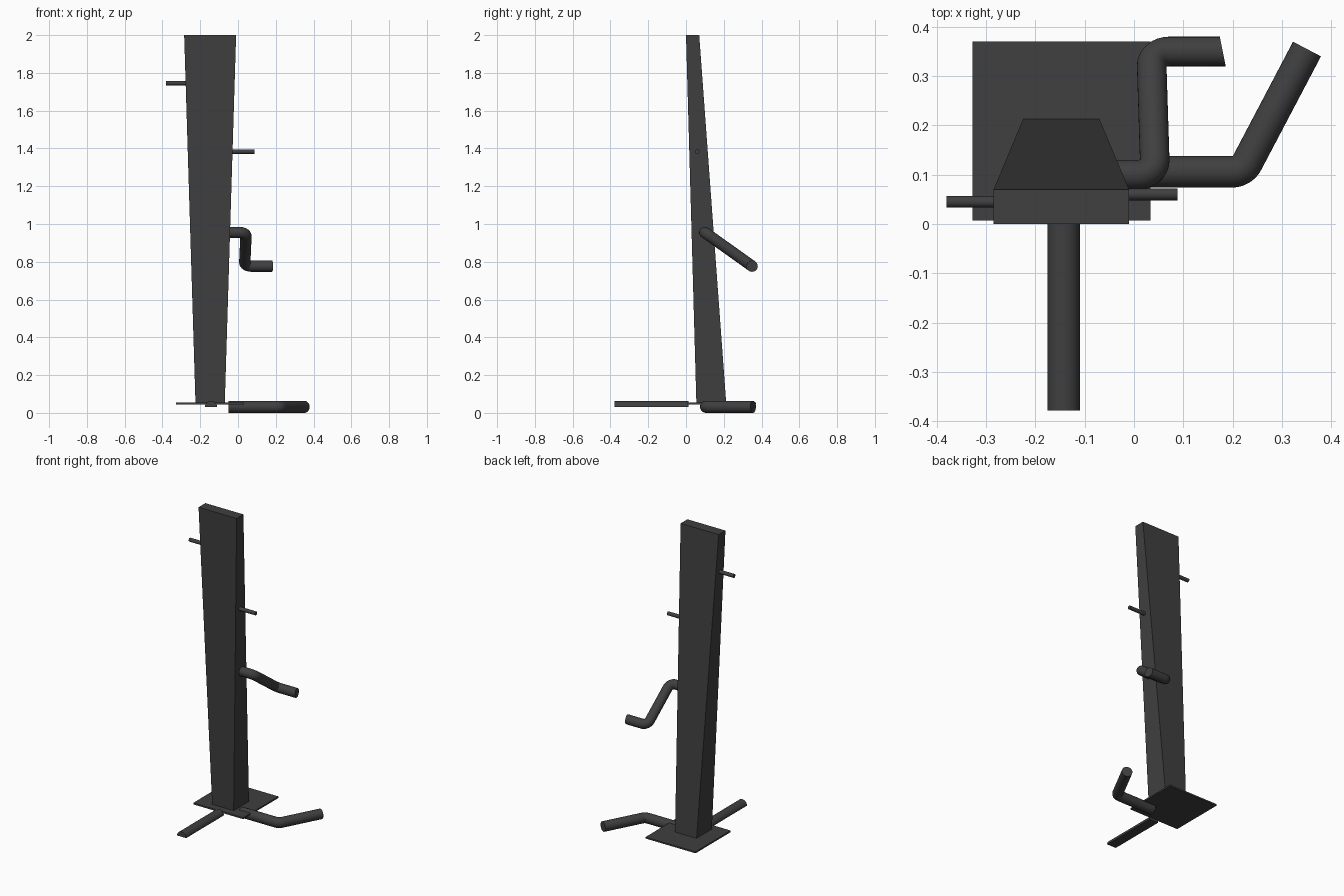
import bpy, bmesh, math
from mathutils import Vector

if "Cube" in bpy.data.objects:
    bpy.data.objects.remove(bpy.data.objects["Cube"])

mat = bpy.data.materials.new("dark_grey")
mat.diffuse_color = (0.05, 0.05, 0.05, 1)
mat.use_nodes = True
mat.node_tree.nodes["Principled BSDF"].inputs["Base Color"].default_value = mat.diffuse_color


def finish(name, bm, smooth=False):
    bmesh.ops.recalc_face_normals(bm, faces=bm.faces)
    me = bpy.data.meshes.new(name)
    bm.to_mesh(me)
    bm.free()
    me.materials.append(mat)
    ob = bpy.data.objects.new(name, me)
    bpy.context.collection.objects.link(ob)
    if smooth:
        bpy.ops.object.select_all(action='DESELECT')
        ob.select_set(True)
        bpy.context.view_layer.objects.active = ob
        bpy.ops.object.shade_smooth_by_angle(angle=math.radians(40))
    return ob


def loft(bm, rings):
    vs = [[bm.verts.new(p) for p in r] for r in rings]
    n = len(vs[0])
    for a, b in zip(vs, vs[1:]):
        for i in range(n):
            j = (i + 1) % n
            bm.faces.new((a[i], a[j], b[j], b[i]))
    bm.faces.new(vs[0][::-1])
    bm.faces.new(vs[-1])


def block(name, low, high):
    # four-sided solid between two rectangles (x0, x1, y0, y1, z)
    bm = bmesh.new()
    loft(bm, [[(x0, y0, z), (x1, y0, z), (x1, y1, z), (x0, y1, z)]
              for x0, x1, y0, y1, z in (low, high)])
    return finish(name, bm)


def tube(name, pts, r, bend=0.035, sides=32, steps=8, slant=0):
    # round pipe with filleted corners
    pts = [Vector(p) for p in pts]
    path = [pts[0]]
    for a, b, c in zip(pts, pts[1:], pts[2:]):
        u, v = (a - b).normalized(), (c - b).normalized()
        t = bend / math.tan(u.angle(v) / 2)
        p, q = b + u * t, b + v * t
        centre = b + (u + v).normalized() * bend / math.sin(u.angle(v) / 2)
        for k in range(steps + 1):
            d = (p - centre).normalized().slerp((q - centre).normalized(), k / steps)
            path.append(centre + d * bend)
    path.append(pts[-1])
    rings, side, old = [], None, None
    for i, p in enumerate(path):
        t = (path[min(i + 1, len(path) - 1)] - path[max(i - 1, 0)]).normalized()
        if i in (1, len(path) - 2) and len(path) > 2:
            t = ((path[i + 1] - p).normalized() + (p - path[i - 1]).normalized()).normalized()
        if side is None:
            side = t.orthogonal().normalized()
        else:
            side = (old.rotation_difference(t) @ side).normalized()
        old = t
        up = t.cross(side)
        rings.append([p + r * (side * math.cos(2 * math.pi * k / sides)
                               + up * math.sin(2 * math.pi * k / sides))
                      for k in range(sides)])
    # slanted cut on the far end
    for v in rings[-1]:
        v.x -= slant * (v.y - path[-1].y)
    bm = bmesh.new()
    loft(bm, rings)
    return finish(name, bm, True)


# tapered column and base plate
block("column", (-0.225, -0.07, 0.055, 0.213, 0.05), (-0.285, -0.01, 0, 0.07, 2))
block("base_plate", (-0.328, 0.033, 0.007, 0.37, 0.045), (-0.328, 0.033, 0.007, 0.37, 0.055))

# half-round front foot, flat underneath
bm = bmesh.new()
loft(bm, [[(-0.143 + 0.033 * math.cos(math.pi * k / 20), y,
            0.03 + 0.033 * math.sin(math.pi * k / 20)) for k in range(21)]
          for y in (-0.378, 0.012)])
finish("front_foot", bm, True)

# bent side foot and hand crank
tube("side_foot", [(-0.05, 0.106, 0.032), (0.22, 0.106, 0.032), (0.351, 0.355, 0.032)], 0.032)
tube("crank_handle", [(-0.08, 0.10, 0.955), (0.043, 0.10, 0.955),
                      (0.035, 0.35, 0.777), (0.18, 0.35, 0.777)], 0.03, slant=0.2)

# side pegs
tube("left_peg", [(-0.38, 0.045, 1.746), (-0.25, 0.045, 1.746)], 0.012, sides=20)
tube("right_peg", [(-0.06, 0.06, 1.383), (0.088, 0.06, 1.383)], 0.012, sides=20)
